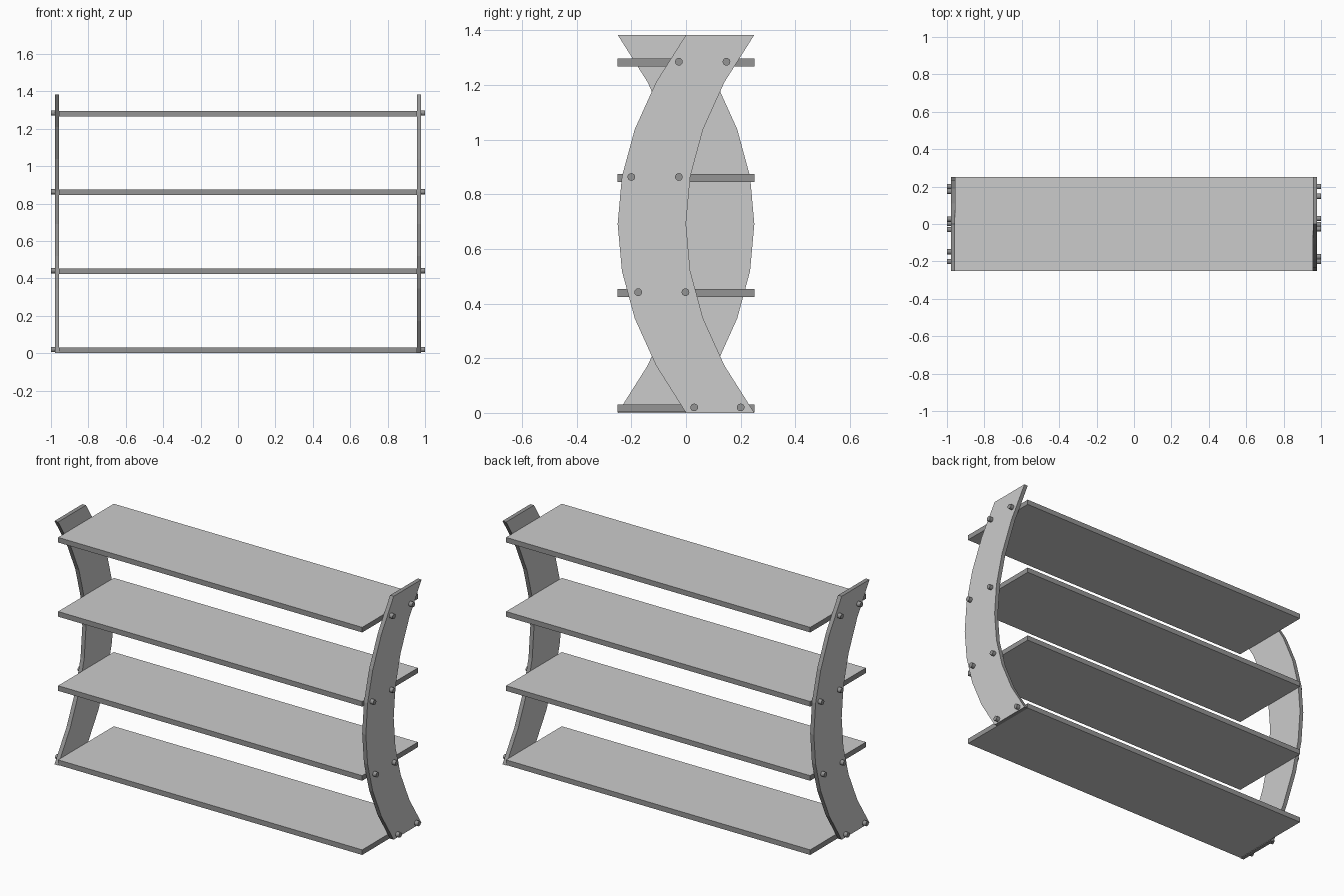
import bpy
import bmesh
from math import radians
from mathutils import Matrix

cube = bpy.data.objects.get("Cube")
if cube:
    bpy.data.objects.remove(cube, do_unlink=True)

HEIGHT = 1.383
DEPTH = 0.25
INNER, OUTER, TIP = 0.956, 0.979, 1.0
SEGMENTS = 8


def material(name, value):
    m = bpy.data.materials.new(name)
    m.use_nodes = True
    color = (value, value, value, 1)
    m.diffuse_color = color
    m.node_tree.nodes["Principled BSDF"].inputs["Base Color"].default_value = color
    return m


board_gray = material("board gray", 0.6)
edge_gray = material("edge gray", 0.3)


def make_object(name, bm, axis=None):
    """Finish a mesh; faces not facing along the axis get the edge colour."""
    bmesh.ops.recalc_face_normals(bm, faces=bm.faces)
    for f in bm.faces:
        broad = axis is not None and abs(f.normal[axis]) > 0.99
        f.material_index = 0 if broad else 1
    mesh = bpy.data.meshes.new(name)
    bm.to_mesh(mesh)
    bm.free()
    mesh.materials.append(board_gray)
    mesh.materials.append(edge_gray)
    obj = bpy.data.objects.new(name, mesh)
    bpy.context.collection.objects.link(obj)
    return obj


def bow(z):
    t = 2 * z / HEIGHT - 1
    return -DEPTH * (1 - t * t)


# Curved side panels, each the other turned half way round
def side_panel(name, s):
    bm = bmesh.new()
    levels = [HEIGHT * i / SEGMENTS for i in range(SEGMENTS + 1)]
    outline = [(bow(z), z) for z in levels]
    outline += [(bow(z) + DEPTH, z) for z in reversed(levels)]
    face = bm.faces.new([bm.verts.new((s * INNER, s * y, z)) for y, z in outline])
    ext = bmesh.ops.extrude_face_region(bm, geom=[face])
    moved = [v for v in ext["geom"] if isinstance(v, bmesh.types.BMVert)]
    bmesh.ops.translate(bm, verts=moved, vec=(s * (OUTER - INNER), 0, 0))
    make_object(name, bm, axis=0)


# Flat shelves between the panels
def shelf(name, z):
    bm = bmesh.new()
    size = Matrix.Diagonal((2 * INNER, 2 * DEPTH, 0.029, 1))
    bmesh.ops.create_cube(bm, size=1, matrix=Matrix.Translation((0, 0, z)) @ size)
    make_object(name, bm, axis=2)


# Round bolt heads on the outside of the panels
def bolt(name, s, y, z):
    bm = bmesh.new()
    place = Matrix.Translation((s * (OUTER + TIP) / 2, s * y, z))
    bmesh.ops.create_cone(bm, cap_ends=True, segments=16, radius1=0.014,
                          radius2=0.014, depth=TIP - OUTER,
                          matrix=place @ Matrix.Rotation(radians(90), 4, "Y"))
    make_object(name, bm)


shelf_heights = [0.017 + 0.4215 * i for i in range(4)]
bolt_rows = [(0.03, 0.2), (-0.175, -0.002), (-0.2, -0.026), (-0.026, 0.148)]

for i, z in enumerate(shelf_heights):
    shelf(f"shelf_{i + 1}", z)
for side, s in (("left", 1), ("right", -1)):
    side_panel(f"{side}_side_panel", s)
    for i, (z, row) in enumerate(zip(shelf_heights, bolt_rows)):
        for j, y in enumerate(row):
            bolt(f"{side}_bolt_{i + 1}_{j + 1}", s, y, z + 0.003)
